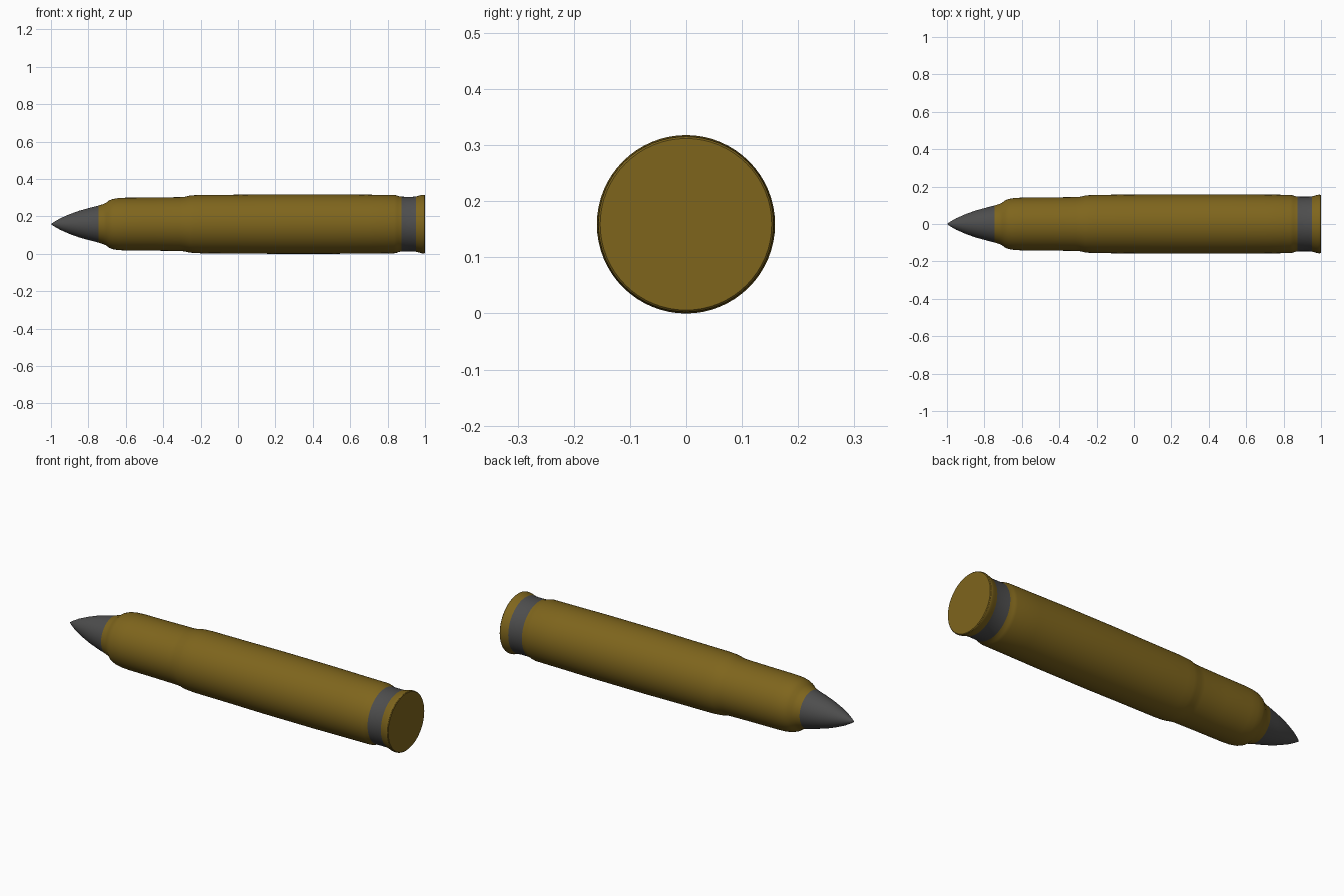
import bpy, bmesh, math

if "Cube" in bpy.data.objects:
    bpy.data.objects.remove(bpy.data.objects["Cube"])

SIDES = 64
AXIS_Z = 0.159


def material(name, rgb):
    m = bpy.data.materials.new(name)
    m.diffuse_color = (*rgb, 1)
    m.use_nodes = True
    m.node_tree.nodes["Principled BSDF"].inputs["Base Color"].default_value = m.diffuse_color
    return m


def lathe(name, profile, mat):
    """Revolve (x, radius) points about the long axis; radius 0 closes an end."""
    bm = bmesh.new()
    rings = []
    for x, r in profile:
        if r == 0:
            rings.append([bm.verts.new((x, 0, AXIS_Z))])
            continue
        rings.append([bm.verts.new((x, r * math.cos(a), AXIS_Z + r * math.sin(a)))
                      for a in (2 * math.pi * i / SIDES for i in range(SIDES))])
    for a, b in zip(rings, rings[1:]):
        for i in range(SIDES):
            j = (i + 1) % SIDES
            if len(a) == 1:
                bm.faces.new((a[0], b[j], b[i]))
            elif len(b) == 1:
                bm.faces.new((a[i], a[j], b[0]))
            else:
                bm.faces.new((a[i], a[j], b[j], b[i]))
    bmesh.ops.recalc_face_normals(bm, faces=bm.faces)
    mesh = bpy.data.meshes.new(name)
    bm.to_mesh(mesh)
    bm.free()
    mesh.materials.append(mat)
    obj = bpy.data.objects.new(name, mesh)
    bpy.context.collection.objects.link(obj)
    bpy.ops.object.select_all(action='DESELECT')
    obj.select_set(True)
    bpy.context.view_layer.objects.active = obj
    bpy.ops.object.shade_smooth_by_angle(angle=math.radians(30))
    return obj


brass = material("brass", (0.21, 0.13, 0.012))
steel = material("steel", (0.075, 0.075, 0.075))

# Pointed tip
lathe("tip", [(-1, 0), (-0.985, 0.011), (-0.95, 0.031), (-0.90, 0.053),
              (-0.85, 0.071), (-0.80, 0.085), (-0.745, 0.099)], steel)

# Case: shoulder, neck, step and main body
lathe("case", [(-0.745, 0.099), (-0.72, 0.107), (-0.705, 0.114), (-0.69, 0.126),
               (-0.67, 0.134), (-0.64, 0.139), (-0.60, 0.141), (-0.45, 0.142),
               (-0.31, 0.144), (-0.285, 0.146), (-0.26, 0.152), (-0.24, 0.154),
               (-0.20, 0.156), (0.0, 0.157), (0.2, 0.159), (0.5, 0.159),
               (0.7, 0.157), (0.835, 0.156), (0.85, 0.153), (0.86, 0.149),
               (0.873, 0.147)], brass)

# Extractor groove band
lathe("groove_band", [(0.873, 0.147), (0.89, 0.146), (0.935, 0.146), (0.953, 0.148)], steel)

# Rim with flat base
lathe("rim", [(0.953, 0.148), (0.968, 0.152), (0.982, 0.156), (0.992, 0.157),
              (0.997, 0.156), (1.0, 0.153), (1.0, 0)], brass)
